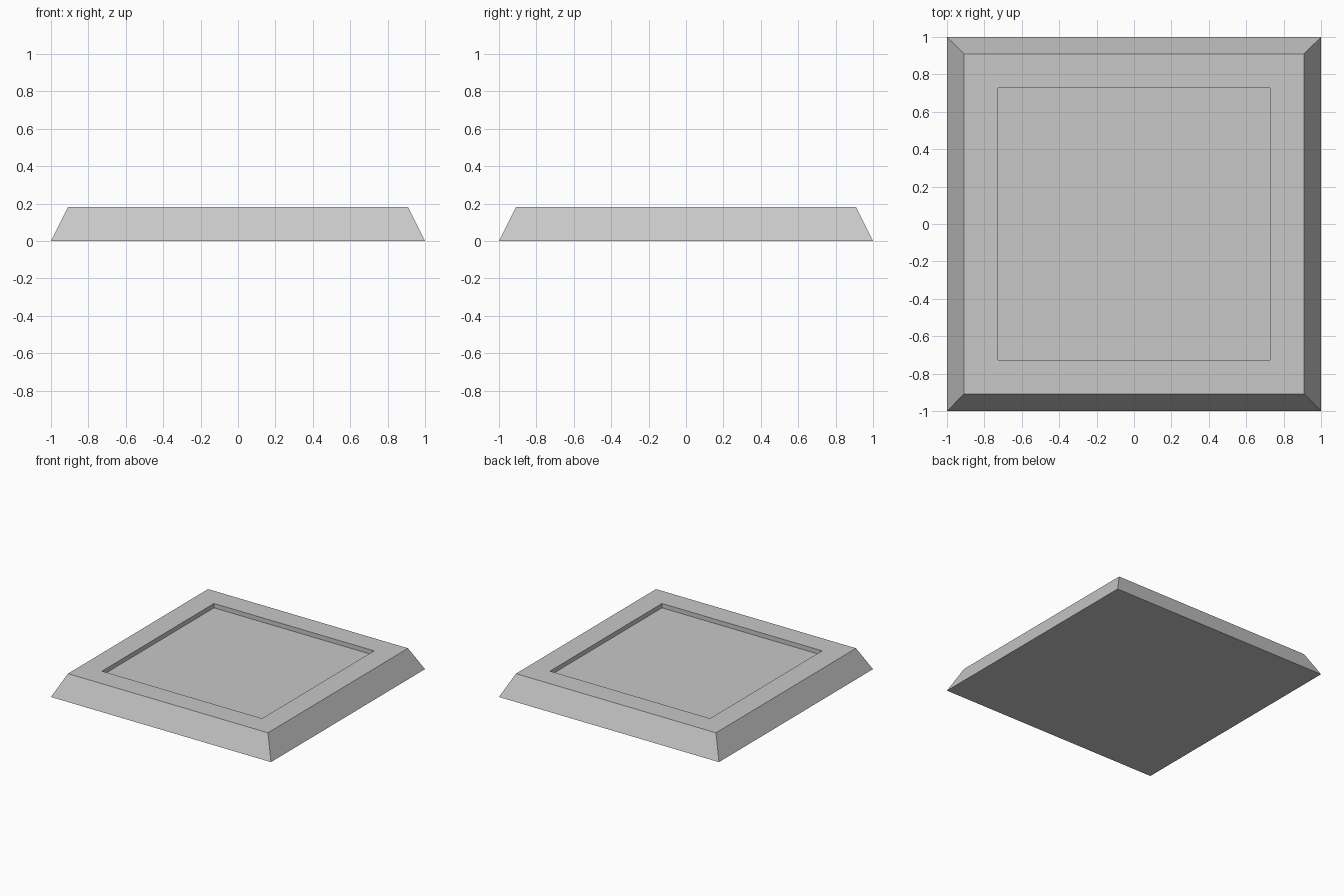
import bpy
import bmesh

if "Cube" in bpy.data.objects:
    bpy.data.objects.remove(bpy.data.objects["Cube"])

BASE, TOP, RECESS = 1.0, 10 / 11, 8 / 11   # half-widths
HEIGHT, DEPTH = 2 / 11, 0.036

grey = bpy.data.materials.new("light grey")
grey.diffuse_color = (0.58, 0.58, 0.58, 1)
grey.use_nodes = True
grey.node_tree.nodes["Principled BSDF"].inputs["Base Color"].default_value = grey.diffuse_color

bm = bmesh.new()


def square(half, z):
    return [bm.verts.new((sx * half, sy * half, z))
            for sx, sy in ((-1, -1), (1, -1), (1, 1), (-1, 1))]


# Square loops from the base, up the slope, across the rim and into the recess
loops = [square(BASE, 0), square(TOP, HEIGHT),
         square(RECESS, HEIGHT), square(RECESS, HEIGHT - DEPTH)]
for a, b in zip(loops, loops[1:]):
    for i in range(4):
        j = (i + 1) % 4
        bm.faces.new((a[i], a[j], b[j], b[i]))

# Underside and recess floor
bm.faces.new(loops[0][::-1])
bm.faces.new(loops[-1])
bmesh.ops.recalc_face_normals(bm, faces=bm.faces)

mesh = bpy.data.meshes.new("recessed_plinth")
bm.to_mesh(mesh)
bm.free()
mesh.materials.append(grey)
plinth = bpy.data.objects.new("recessed_plinth", mesh)
bpy.context.collection.objects.link(plinth)
